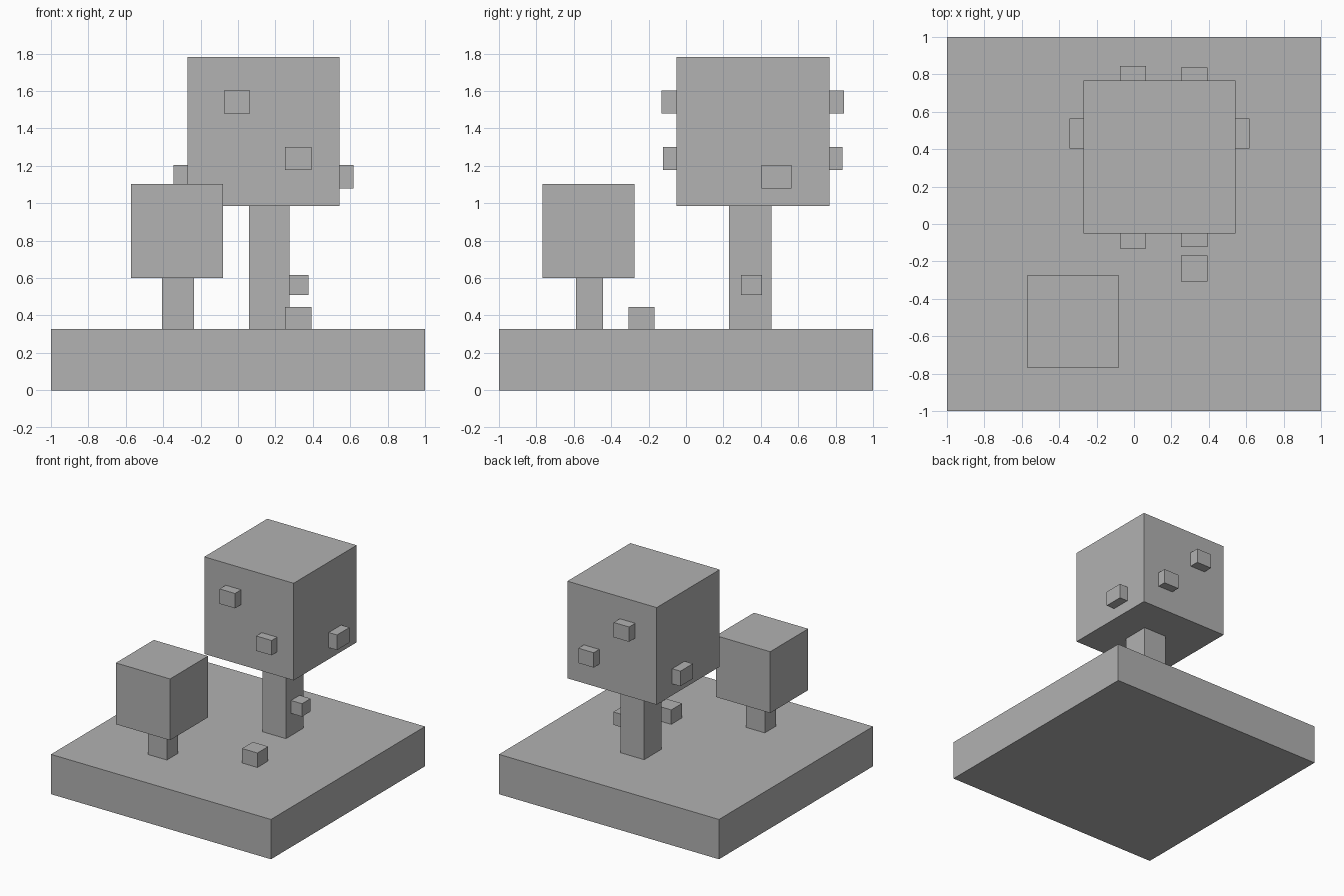
import bpy

default = bpy.data.objects.get("Cube")
if default:
    bpy.data.objects.remove(default, do_unlink=True)

# One plain grey for everything
grey = bpy.data.materials.new("plain grey")
grey.use_nodes = True
colour = (0.445, 0.445, 0.445, 1)
grey.diffuse_color = colour
grey.node_tree.nodes["Principled BSDF"].inputs["Base Color"].default_value = colour


def block(name, x, y, z):
    """Box spanning the given (low, high) range on each axis."""
    spans = (x, y, z)
    bpy.ops.mesh.primitive_cube_add(size=1, location=[(a + b) / 2 for a, b in spans])
    obj = bpy.context.object
    obj.name = name
    obj.scale = [b - a for a, b in spans]
    bpy.ops.object.transform_apply(location=False, rotation=False, scale=True)
    obj.data.materials.append(grey)
    return obj


GROUND = 0.327
CROWN_X, CROWN_Y, CROWN_Z = (-0.27, 0.542), (-0.052, 0.766), (0.985, 1.783)

# Ground slab
block("ground", (-1, 1), (-1, 1), (0, GROUND))

# Tall tree with a branch stub
block("tall_trunk", (0.06, 0.275), (0.23, 0.457), (GROUND, CROWN_Z[0]))
block("tall_crown", CROWN_X, CROWN_Y, CROWN_Z)
block("branch_stub", (0.275, 0.376), (0.295, 0.407), (0.51, 0.616))

# Small tree
block("small_trunk", (-0.405, -0.235), (-0.587, -0.445), (GROUND, 0.6))
block("small_crown", (-0.573, -0.08), (-0.768, -0.275), (0.6, 1.104))

# Fruit on the front and back of the tall crown
upper_x, upper_z = (-0.075, 0.065), (1.48, 1.602)
lower_x, lower_z = (0.252, 0.392), (1.178, 1.3)
for label, x, z, depth in (("upper", upper_x, upper_z, 0.08),
                           ("lower", lower_x, lower_z, 0.072)):
    block(f"front_{label}_fruit", x, (CROWN_Y[0] - depth, CROWN_Y[0]), z)
    block(f"back_{label}_fruit", x, (CROWN_Y[1], CROWN_Y[1] + depth), z)

# Fruit on the two sides of the tall crown
side_y, side_z, side_depth = (0.404, 0.565), (1.08, 1.204), 0.075
block("left_fruit", (CROWN_X[1], CROWN_X[1] + side_depth), side_y, side_z)
block("right_fruit", (CROWN_X[0] - side_depth, CROWN_X[0]), side_y, side_z)

# Fruit fallen on the ground
block("fallen_fruit", lower_x, (-0.308, -0.168), (GROUND, 0.446))
